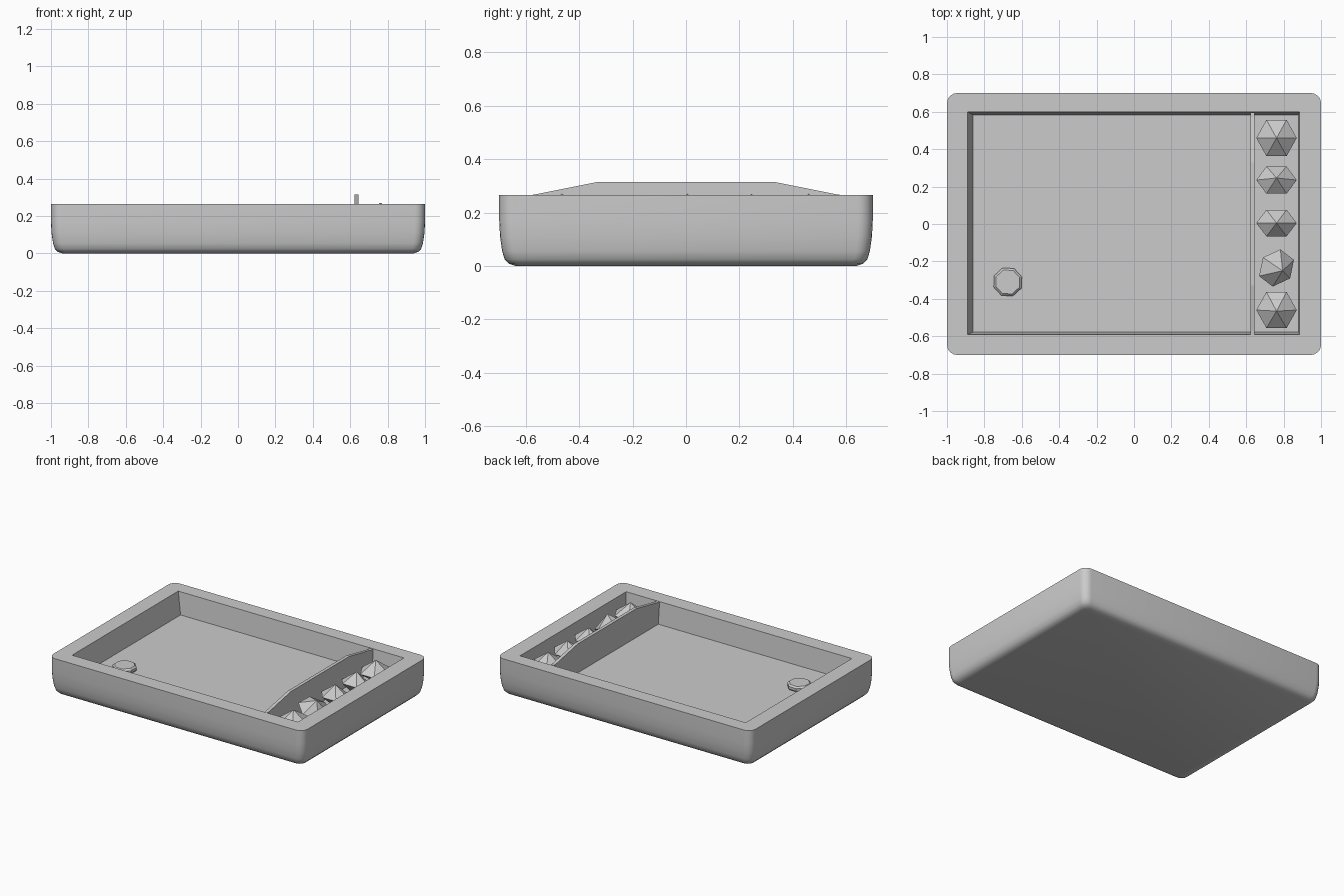
import bpy, bmesh, math
from mathutils import Matrix, Vector, Euler

if "Cube" in bpy.data.objects:
    bpy.data.objects.remove(bpy.data.objects["Cube"])


def finish(bm, name, smooth=False):
    bmesh.ops.remove_doubles(bm, verts=bm.verts, dist=1e-5)
    bmesh.ops.recalc_face_normals(bm, faces=bm.faces)
    me = bpy.data.meshes.new(name)
    bm.to_mesh(me)
    bm.free()
    ob = bpy.data.objects.new(name, me)
    bpy.context.collection.objects.link(ob)
    if smooth:
        bpy.context.view_layer.objects.active = ob
        ob.select_set(True)
        bpy.ops.object.shade_smooth_by_angle(angle=math.radians(35))
        ob.select_set(False)
    return ob


def rounded_rect(x0, x1, y0, y1, r, z, seg=5):
    pts = []
    corners = [(x1 - r, y1 - r), (x0 + r, y1 - r), (x0 + r, y0 + r), (x1 - r, y0 + r)]
    for q, (cx, cy) in enumerate(corners):
        for i in range(seg + 1):
            a = math.pi / 2 * (q + i / seg)
            pts.append((cx + r * math.cos(a), cy + r * math.sin(a), z))
    return pts


def loft(loops):
    bm = bmesh.new()
    rings = [[bm.verts.new(p) for p in loop] for loop in loops]
    for a, b in zip(rings, rings[1:]):
        n = len(a)
        for i in range(n):
            j = (i + 1) % n
            bm.faces.new((a[i], a[j], b[j], b[i]))
    bm.faces.new(rings[0])
    bm.faces.new(rings[-1])
    return bm


FLOOR, RIM = 0.11, 0.265

# Tray: rounded underside, outer wall, flat rim, tapering cavity
loops = []
for inset, z in [(0.06, 0), (0.036, 0.008), (0.02, 0.025), (0.011, 0.055),
                 (0.003, 0.11), (0, 0.17), (0, RIM)]:
    loops.append(rounded_rect(-1 + inset, 1 - inset, -0.7 + inset, 0.7 - inset,
                              0.055 - inset * 0.3, z))
loops.append(rounded_rect(-0.89, 0.885, -0.592, 0.6, 0, RIM))
loops.append(rounded_rect(-0.86, 0.88, -0.577, 0.583, 0, FLOOR))
finish(loft(loops), "tray", smooth=True)

# Divider: thin upright board with a raised middle
profile = [(-0.59, FLOOR), (0.595, FLOOR), (0.595, RIM), (0.57, RIM + 0.002),
           (0.33, 0.315), (-0.33, 0.315), (-0.57, RIM + 0.002), (-0.59, RIM)]
finish(loft([[(x, y, z) for y, z in profile] for x in (0.622, 0.645)]), "divider")

# Playing piece: low octagonal disc with chamfered edges
disc = []
for r, z in [(0.073, FLOOR), (0.08, 0.118), (0.08, 0.136), (0.068, 0.147)]:
    disc.append([(-0.675 + r * math.cos(a), -0.31 + r * math.sin(a), z)
                 for a in (math.radians(45 * k + 20) for k in range(8))])
finish(loft(disc), "disc_piece")

# Gems: six-sided double pyramids lying in the narrow compartment
gems = [(0.46, 0.112, 0.0, 0, 0), (0.235, 0.085, -8, 0, 0), (0.005, 0.082, 0, 0, 0),
        (-0.235, 0.10, 20, 18, 25), (-0.46, 0.112, 4, 0, 0)]
for k, (y, ry, tilt_x, tilt_y, spin) in enumerate(gems):
    bm = bmesh.new()
    ring = [bm.verts.new((0.108 * math.cos(a), ry * math.sin(a), 0))
            for a in (math.pi / 3 * i for i in range(6))]
    top, bottom = bm.verts.new((0, 0, 0.08)), bm.verts.new((0, 0, -0.08))
    for i in range(6):
        j = (i + 1) % 6
        bm.faces.new((ring[i], ring[j], top))
        bm.faces.new((ring[j], ring[i], bottom))
    rot = Euler([math.radians(d) for d in (tilt_x, tilt_y, spin)]).to_matrix().to_4x4()
    bmesh.ops.transform(bm, matrix=Matrix.Translation(Vector((0.762, y, 0.191))) @ rot,
                        verts=bm.verts)
    finish(bm, f"gem_{k + 1}")
